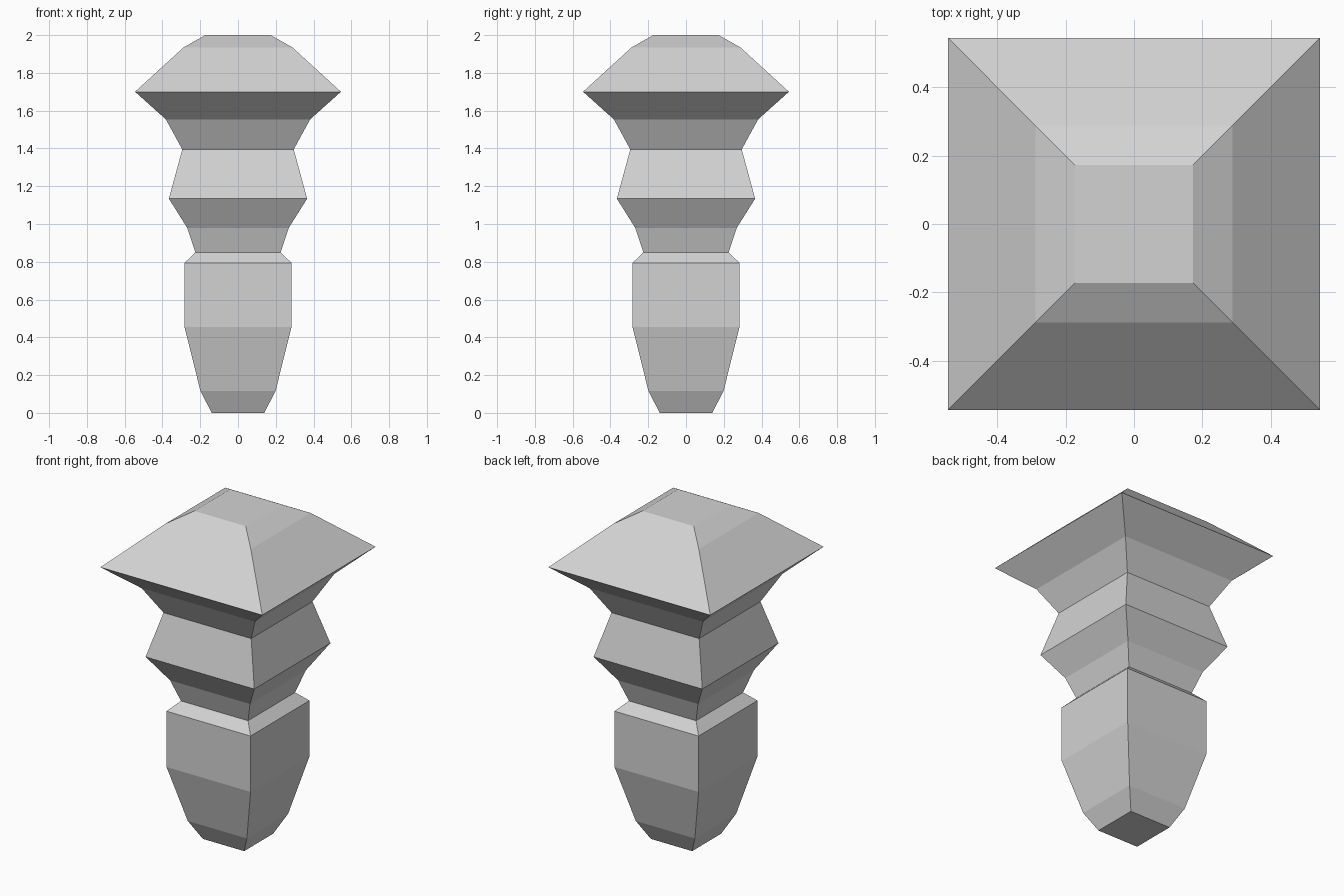
import bpy
import bmesh

cube = bpy.data.objects.get("Cube")
if cube:
    bpy.data.objects.remove(cube, do_unlink=True)

# Single light grey material
grey = bpy.data.materials.new("light_grey")
grey.use_nodes = True
colour = (0.65, 0.65, 0.65, 1)
grey.diffuse_color = colour
grey.node_tree.nodes["Principled BSDF"].inputs["Base Color"].default_value = colour

# Profile from foot to crown: (half width, height)
PROFILE = [
    (0.139, 0), (0.199, 0.116), (0.283, 0.454), (0.283, 0.794),  # tapered shaft
    (0.226, 0.85), (0.269, 0.98), (0.366, 1.134),                # neck and collar
    (0.295, 1.395), (0.382, 1.554),                              # upper neck
    (0.545, 1.70), (0.288, 1.935), (0.173, 2.0),                 # wide cap
]
CORNERS = [(-1, -1), (1, -1), (1, 1), (-1, 1)]


def square_loft(name, profile):
    """Stack square rings into one closed, flat-shaded column."""
    bm = bmesh.new()
    rings = [[bm.verts.new((x * r, y * r, z)) for x, y in CORNERS]
             for r, z in profile]
    for low, high in zip(rings, rings[1:]):
        for i in range(4):
            j = (i + 1) % 4
            bm.faces.new((low[i], low[j], high[j], high[i]))
    bm.faces.new(rings[0][::-1])
    bm.faces.new(rings[-1])
    mesh = bpy.data.meshes.new(name)
    bm.to_mesh(mesh)
    bm.free()
    mesh.materials.append(grey)
    obj = bpy.data.objects.new(name, mesh)
    bpy.context.collection.objects.link(obj)
    return obj


# Square turned post with a wide cap
square_loft("square_post", PROFILE)
